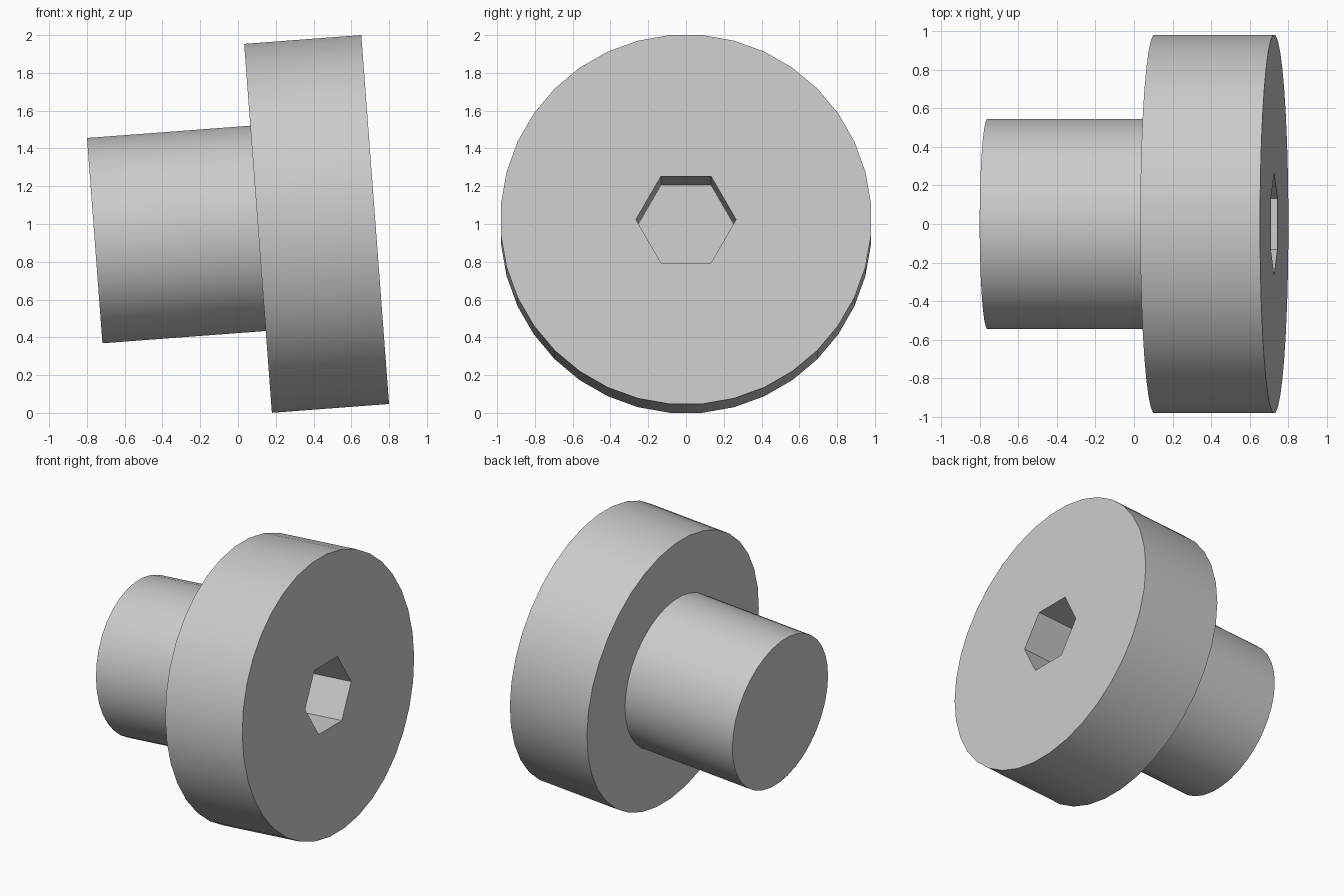
import bpy, bmesh, math
from mathutils import Matrix

if "Cube" in bpy.data.objects:
    bpy.data.objects.remove(bpy.data.objects["Cube"])

SIDES = 36
HEAD_R, HEAD_L = 0.983, 0.622
SHANK_R, SHANK_L = 0.547, 0.867
HEX_R, HEX_DEPTH = 0.265, 0.62
TILT = math.radians(4.3)

# Local z is the screw axis, with the back of the head at local z = 0
PLACE = Matrix.Translation((0.106, 0, 0.977)) @ Matrix.Rotation(math.pi / 2 - TILT, 4, 'Y')


def revolve(name, profile, sides, start):
    """Closed solid from (radius, height) rings, capped at both ends."""
    bm = bmesh.new()
    rings = []
    for r, z in profile:
        angles = [start + 2 * math.pi * i / sides for i in range(sides)]
        rings.append([bm.verts.new((r * math.cos(a), r * math.sin(a), z)) for a in angles])
    for low, high in zip(rings, rings[1:]):
        for i in range(sides):
            j = (i + 1) % sides
            bm.faces.new((low[i], low[j], high[j], high[i]))
    bm.faces.new(rings[0][::-1])
    bm.faces.new(rings[-1])
    bmesh.ops.recalc_face_normals(bm, faces=bm.faces[:])
    mesh = bpy.data.meshes.new(name)
    bm.to_mesh(mesh)
    bm.free()
    obj = bpy.data.objects.new(name, mesh)
    bpy.context.collection.objects.link(obj)
    obj.matrix_world = PLACE
    return obj


# Shank and wide head as one stepped solid
screw = revolve("cap_screw",
                [(SHANK_R, -SHANK_L), (SHANK_R, 0), (HEAD_R, 0), (HEAD_R, HEAD_L)],
                SIDES, math.radians(5))

# Hexagonal socket cut into the head
cutter = revolve("hex_socket_cutter",
                 [(HEX_R, HEAD_L - HEX_DEPTH), (HEX_R, HEAD_L + 0.2)],
                 6, math.pi / 2)
cutter.hide_render = True

bpy.context.view_layer.objects.active = screw
screw.select_set(True)
cut = screw.modifiers.new("hex_socket", 'BOOLEAN')
cut.operation = 'DIFFERENCE'
cut.solver = 'EXACT'
cut.object = cutter
bpy.ops.object.modifier_apply(modifier=cut.name)
bpy.data.objects.remove(cutter, do_unlink=True)

# Smooth round sides with crisp rims and socket
bpy.ops.object.shade_smooth_by_angle(angle=math.radians(30))
